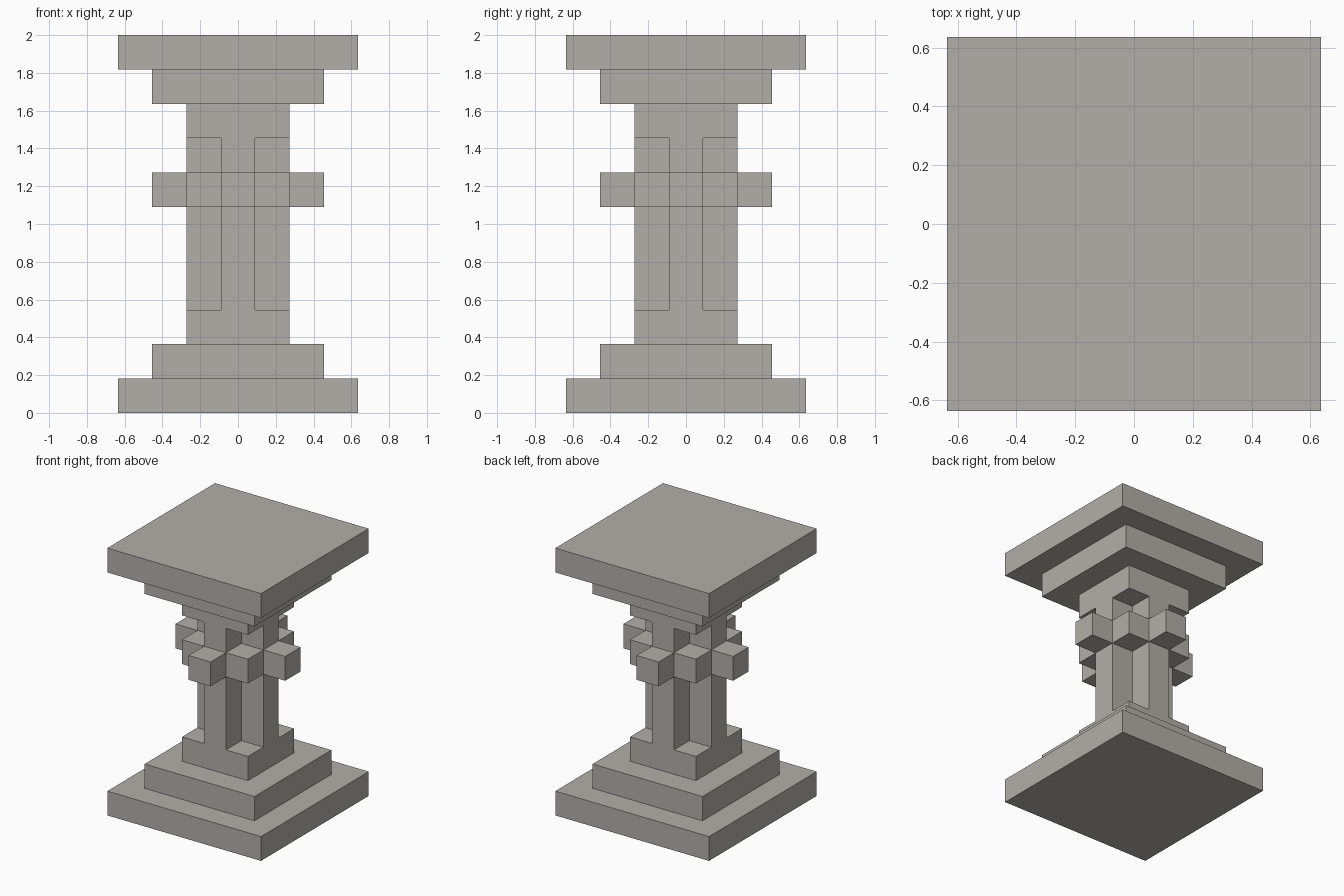
import bpy
import bmesh
from mathutils import Matrix, Vector

cube = bpy.data.objects.get("Cube")
if cube:
    bpy.data.objects.remove(cube, do_unlink=True)

U = 2 / 11  # block unit: the pillar is 11 blocks tall

stone = bpy.data.materials.new("warm_grey_stone")
stone.use_nodes = True
colour = (0.45, 0.43, 0.40, 1)
stone.diffuse_color = colour
bsdf = next(n for n in stone.node_tree.nodes if n.type == "BSDF_PRINCIPLED")
bsdf.inputs["Base Color"].default_value = colour
bsdf.inputs["Roughness"].default_value = 0.9


def finish(name, bm):
    bmesh.ops.recalc_face_normals(bm, faces=bm.faces)
    mesh = bpy.data.meshes.new(name)
    bm.to_mesh(mesh)
    bm.free()
    mesh.materials.append(stone)
    obj = bpy.data.objects.new(name, mesh)
    bpy.context.collection.objects.link(obj)


def block(name, width, level, x=0, y=0):
    """Square slab one block high, sized and placed in block units."""
    bm = bmesh.new()
    bmesh.ops.create_cube(bm, size=1)
    bm.transform(Matrix.Translation(Vector((x, y, level + 0.5)) * U)
                 @ Matrix.Diagonal((width * U, width * U, U, 1)))
    finish(name, bm)


# Stepped base and mirrored stepped capital
for i, step in enumerate(("lower", "middle", "inner")):
    block(f"base_{step}_step", 7 - 2 * i, i)
    block(f"capital_{step}_step", 7 - 2 * i, 10 - i)

# Shaft with square notches in its corners: an extruded plus-shaped outline
bm = bmesh.new()
a, b = U / 2, 3 * U / 2
quarter = [Vector((b, -a, 3 * U)), Vector((b, a, 3 * U)), Vector((a, a, 3 * U))]
outline = []
for k in range(4):
    turn = Matrix(((0, -1, 0), (1, 0, 0), (0, 0, 1)))
    for p in quarter:
        q = p.copy()
        for _ in range(k):
            q = turn @ q
        outline.append(bm.verts.new(q))
bottom = bm.faces.new(outline)
top = bmesh.ops.extrude_face_region(bm, geom=[bottom], use_keep_orig=True)
bmesh.ops.translate(bm, vec=(0, 0, 5 * U),
                    verts=[v for v in top["geom"] if isinstance(v, bmesh.types.BMVert)])
finish("notched_shaft", bm)

# Collar: a block in each corner notch and one projecting from each side
for sx in (-1, 1):
    for sy in (-1, 1):
        side = ("right", "left")[sx > 0]
        end = ("front", "back")[sy > 0]
        block(f"collar_corner_{end}_{side}", 1, 6, sx, sy)
for name, x, y in (("left", 2, 0), ("right", -2, 0), ("front", 0, -2), ("back", 0, 2)):
    block(f"collar_{name}_block", 1, 6, x, y)
